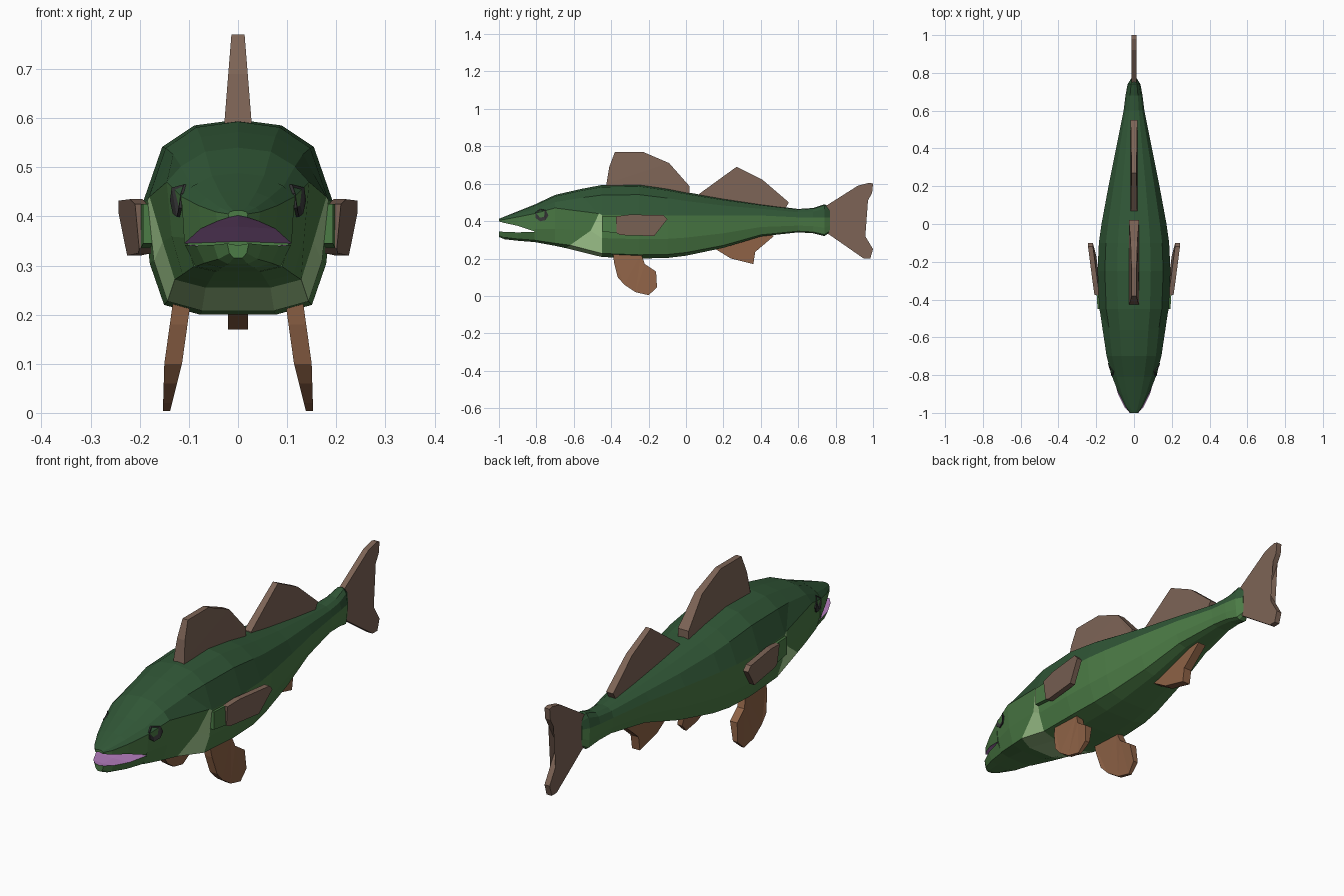
import bpy, bmesh, math
from mathutils import Vector
from mathutils.bvhtree import BVHTree

if "Cube" in bpy.data.objects:
    bpy.data.objects.remove(bpy.data.objects["Cube"])


def material(name, rgb):
    m = bpy.data.materials.new(name)
    lin = [((c / 255 + 0.055) / 1.055) ** 2.4 for c in rgb]
    m.diffuse_color = (*lin, 1)
    m.use_nodes = True
    m.node_tree.nodes["Principled BSDF"].inputs["Base Color"].default_value = m.diffuse_color
    return m


BACK = material("dark back green", (48, 86, 54))
SIDE = material("side green", (76, 124, 70))
GILL = material("pale gill green", (165, 205, 145))
MOUTH = material("mouth purple", (182, 126, 192))
EYE = material("eye black", (52, 52, 53))
FIN = material("fin brown", (125, 100, 86))
LOWFIN = material("lower fin brown", (142, 98, 70))


def finish(name, bm, mats):
    bmesh.ops.recalc_face_normals(bm, faces=bm.faces)
    me = bpy.data.meshes.new(name)
    bm.to_mesh(me)
    for m in mats:
        me.materials.append(m)
    ob = bpy.data.objects.new(name, me)
    bpy.context.collection.objects.link(ob)
    return ob


def loft(name, halves, mats, rule):
    """Skin mirrored half rings (top centre to bottom centre); rule(ring, band) picks the material."""
    bm = bmesh.new()
    rings = []
    for half in halves:
        full = half + [(-x, y, z) for x, y, z in half[-2:0:-1]]
        rings.append([bm.verts.new(p) for p in full])
    n = len(rings[0])
    for i in range(len(rings) - 1):
        a, b = rings[i], rings[i + 1]
        for k in range(n):
            f = bm.faces.new((a[k], a[(k + 1) % n], b[(k + 1) % n], b[k]))
            f.material_index = rule(i, min(k, n - 1 - k))
    for r in (rings[0], rings[-1]):
        bm.faces.new(r).material_index = 1
    bmesh.ops.recalc_face_normals(bm, faces=bm.faces)
    tree = BVHTree.FromBMesh(bm)
    finish(name, bm, mats)
    bm.free()
    return tree


def plate(name, outline, mat, spread):
    """Fin from a (y, z) outline; spread(y, z) gives centre x and half thickness."""
    bm = bmesh.new()
    left, right = [], []
    for y, z in outline:
        c, t = spread(y, z)
        left.append(bm.verts.new((c - t, y, z)))
        right.append(bm.verts.new((c + t, y, z)))
    n = len(outline)
    caps = [bm.faces.new(left), bm.faces.new(right)]
    for k in range(n):
        j = (k + 1) % n
        bm.faces.new((left[k], left[j], right[j], right[k]))
    bmesh.ops.triangulate(bm, faces=caps)
    finish(name, bm, [mat])
    bm.free()


def both_sides(name, outline, mat, spread):
    for label, s in (("right", 1), ("left", -1)):
        plate(f"{label}_{name}", outline, mat,
              lambda y, z, s=s: (s * spread(y, z)[0], spread(y, z)[1]))


# Body: y, top, bottom, half width, lateral line height
def section(y, top, bot, w, lat):
    h = top - bot
    return [(0, y, top), (.46 * w, y, top - .03 * h), (.8 * w, y, top - .14 * h),
            (w, y, lat), (.93 * w, y, lat - .55 * (lat - bot)),
            (.78 * w, y, bot + .05 * h), (.4 * w, y, bot), (0, y, bot)]


rings = [section(*s) for s in (
    (-.81, .488, .288, .115, .44), (-.70, .54, .268, .145, .47), (-.56, .572, .245, .165, .475),
    (-.45, .593, .208, .184, .433), (-.25, .597, .20, .193, .43), (-.1, .575, .203, .186, .43),
    (0, .555, .215, .172, .43), (.2, .52, .257, .135, .43), (.4, .49, .318, .095, .43),
    (.6, .465, .34, .055, .42), (.68, .47, .335, .045, .42), (.74, .49, .32, .034, .42),
    (.77, .475, .34, .015, .42))]

# The ring behind the cheek slants forward towards the throat
slant = (-.56, -.56, -.55, -.465, -.51, -.62, -.64, -.64)
rise = (0, 0, 0, -.035, 0, .01, .01, .01)
rings[2] = [(x, y, p[2] + dz) for (x, _, _), p, y, dz in
            zip(rings[2], rings[2], slant, rise)]
rings[2][3] = (.18, -.465, .44)


def body_rule(i, band):
    if band < 3:
        return 0
    return 2 if i == 2 else 1


body = loft("body", rings, [BACK, SIDE, GILL], body_rule)

# Upper jaw: y, top, lip, half width, cheek line
upper = []
for y, top, lip, w, lat in ((-.81, .488, .345, .115, .44), (-.9, .452, .375, .08, .422),
                            (-.97, .424, .39, .045, .409), (-1, .412, .398, .02, .405)):
    h = (top - lip) * 1.3
    upper.append([(0, y, top), (.46 * w, y, top - .03 * h), (.8 * w, y, top - .14 * h),
                  (w, y, lat), (.95 * w, y, lip), (0, y, lip + .004)])
loft("upper_jaw", upper, [BACK, SIDE, MOUTH], lambda i, b: 0 if b < 3 else b - 2)

# Lower jaw: y, mouth floor, bottom, half width
lower = []
for y, top, bot, w in ((-.81, .342, .288, .108), (-.9, .340, .295, .085),
                       (-.97, .342, .303, .05), (-1, .345, .315, .022)):
    lower.append([(0, y, top - .004), (w, y, top), (.8 * w, y, bot + .01),
                  (.4 * w, y, bot), (0, y, bot)])
loft("lower_jaw", lower, [MOUTH, SIDE], lambda i, b: 0 if b == 0 else 1)


# Eyes: thin seven-sided plates laid on the cheek surface
def eye_spread(y, z):
    hit = body.ray_cast(Vector((1, y, z)), Vector((-1, 0, 0)))[0]
    return (hit.x if hit else .11) + .002, .004


eye = [(-.772 + .036 * math.cos(a), .432 + .034 * math.sin(a))
       for a in (math.tau * k / 7 for k in range(7))]
both_sides("eye", eye, EYE, eye_spread)

# Back fins, thinner towards the tip
plate("front_back_fin", [(-.43, .57), (-.425, .60), (-.41, .69), (-.38, .77), (-.23, .77),
                         (-.09, .71), (.02, .585), (.02, .53)], FIN,
      lambda y, z: (0, .027 - max(0, z - .6) * .08))
plate("rear_back_fin", [(.06, .51), (.07, .545), (.27, .69), (.41, .62), (.55, .50), (.52, .45)],
      FIN, lambda y, z: (0, .018 - max(0, z - .52) * .03))

# Tail fin
plate("tail_fin", [(.73, .47), (.77, .495), (.92, .59), (.98, .605), (1, .60), (.995, .55),
                   (.91, .40), (1, .25), (.985, .20), (.95, .20), (.77, .325), (.73, .35)],
      FIN, lambda y, z: (0, .013))

# Belly fin near the tail
plate("rear_belly_fin", [(.13, .28), (.15, .255), (.24, .20), (.36, .17), (.37, .235), (.47, .32),
                         (.42, .35)], LOWFIN, lambda y, z: (0, .02))

# Paired belly fins, splayed outwards
both_sides("belly_fin", [(-.39, .225), (-.385, .18), (-.365, .10), (-.33, .06), (-.27, .02),
                         (-.20, .004), (-.155, .045), (-.16, .13), (-.22, .17), (-.24, .225)],
           LOWFIN, lambda y, z: (.146 - .14 * z, .007 + .011 * min(1, z / .1)))

# Paired side fins with a green root
both_sides("side_fin", [(-.375, .425), (-.37, .335), (-.35, .325), (-.17, .32), (-.10, .41),
                        (-.12, .432), (-.30, .435)], FIN,
           lambda y, z: (.192 + (y + .375) * .13 + (z - .38) * .1, .013))
both_sides("side_fin_root", [(-.45, .425), (-.45, .345), (-.36, .335), (-.36, .425)], SIDE,
           lambda y, z: (.183 + (y + .45) * .06, .01))
